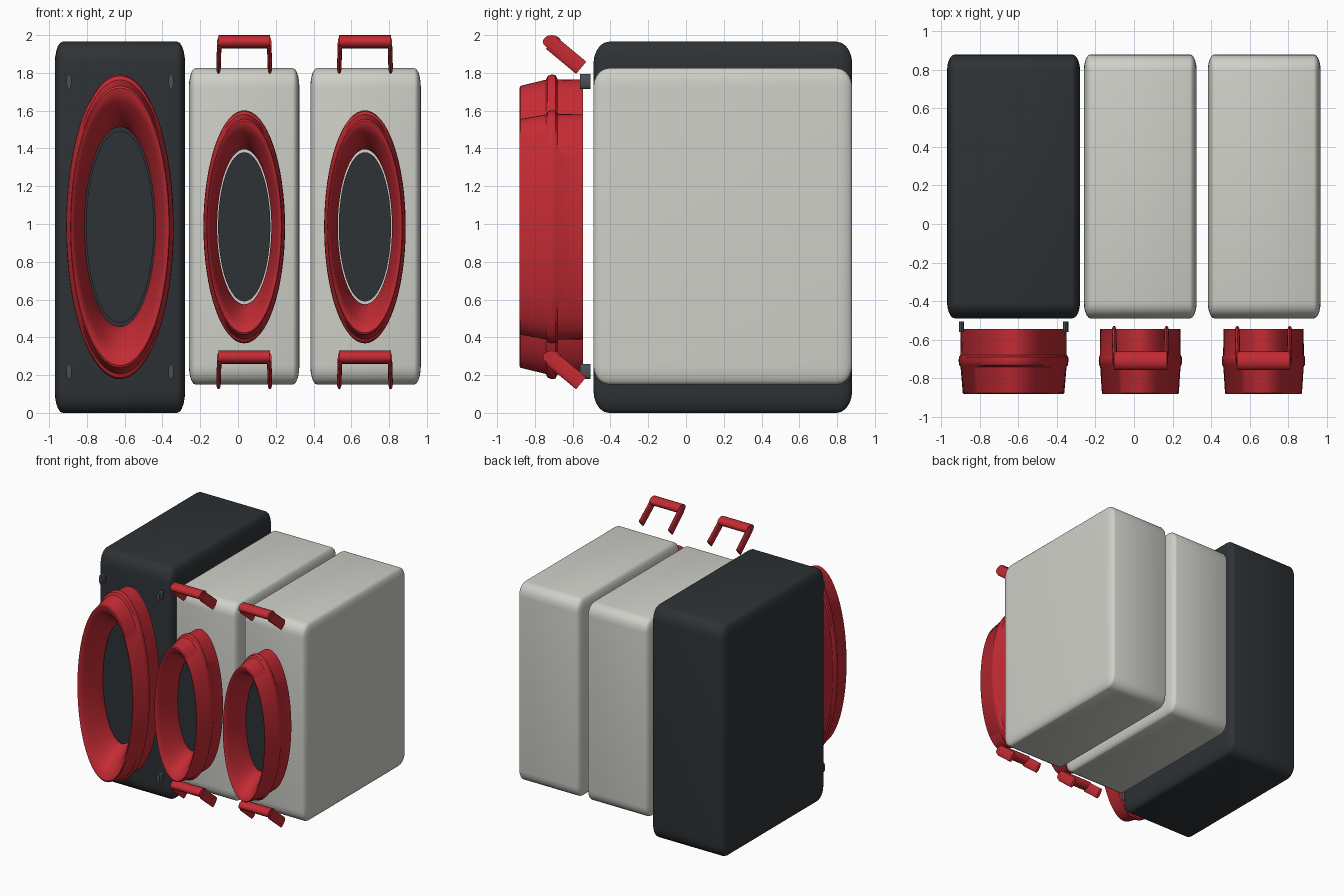
import bpy, bmesh, math
from mathutils import Matrix, Vector

if "Cube" in bpy.data.objects:
    bpy.data.objects.remove(bpy.data.objects["Cube"])


def material(name, rgb):
    m = bpy.data.materials.new(name)
    m.diffuse_color = (*rgb, 1)
    m.use_nodes = True
    m.node_tree.nodes["Principled BSDF"].inputs["Base Color"].default_value = m.diffuse_color
    return m


DARK = material("charcoal", (0.027, 0.032, 0.036))
WHITE = material("off_white", (0.62, 0.63, 0.58))
RED = material("red", (0.55, 0.024, 0.034))
STEEL = material("dark_steel", (0.07, 0.08, 0.09))


def finish(bm, name, mat, angle=35):
    bmesh.ops.recalc_face_normals(bm, faces=bm.faces)
    me = bpy.data.meshes.new(name)
    bm.to_mesh(me)
    bm.free()
    me.materials.append(mat)
    ob = bpy.data.objects.new(name, me)
    bpy.context.collection.objects.link(ob)
    bpy.ops.object.select_all(action='DESELECT')
    ob.select_set(True)
    bpy.context.view_layer.objects.active = ob
    bpy.ops.object.shade_smooth_by_angle(angle=math.radians(angle))
    return ob


def rounded_box(name, lo, hi, mat):
    # bevelled unit cube, stretched so the rounding follows the proportions
    lo, hi = Vector(lo), Vector(hi)
    bm = bmesh.new()
    bmesh.ops.create_cube(bm, size=1)
    bmesh.ops.bevel(bm, geom=bm.edges[:], offset=0.06, segments=5,
                    profile=0.5, affect='EDGES')
    bmesh.ops.transform(bm, verts=bm.verts, matrix=Matrix.Translation((lo + hi) / 2)
                        @ Matrix.Diagonal((*(hi - lo), 1)))
    return finish(bm, name, mat)


def elliptic_lathe(name, cx, cz, rx, rz, profile, mat, closed, n=64):
    # profile of (radius fraction, y) swept around the y axis
    bm = bmesh.new()
    rings = []
    for f, y in profile:
        rings.append([bm.verts.new((cx + rx * f * math.cos(2 * math.pi * i / n), y,
                                    cz + rz * f * math.sin(2 * math.pi * i / n)))
                      for i in range(n)])
    pairs = list(zip(rings, rings[1:]))
    if closed:
        pairs.append((rings[-1], rings[0]))
    else:
        bm.faces.new(rings[0])
        bm.faces.new(rings[-1])
    for a, b in pairs:
        for i in range(n):
            j = (i + 1) % n
            bm.faces.new((a[i], a[j], b[j], b[i]))
    return finish(bm, name, mat)


def rod(bm, a, b, ru, rv, n=16):
    # elliptical rod from a to b; ru and rv are the two section radii
    a, b = Vector(a), Vector(b)
    d = (b - a).normalized()
    u = Vector((1, 0, 0)) if abs(d.x) < 0.5 else Vector((0, 1, 0))
    v = d.cross(u)
    ends = [[bm.verts.new(p + u * ru * math.cos(2 * math.pi * i / n)
                          + v * rv * math.sin(2 * math.pi * i / n))
             for i in range(n)] for p in (a, b)]
    for e in ends:
        bm.faces.new(e)
    for i in range(n):
        j = (i + 1) % n
        bm.faces.new((ends[0][i], ends[0][j], ends[1][j], ends[1][i]))


def handle(name, cx, z):
    # cross bar with two slanted flat legs reaching back to the cabinet
    bm = bmesh.new()
    rod(bm, (cx - 0.137, -0.71, z), (cx + 0.137, -0.71, z), 0.048, 0.035)
    for s in (-1, 1):
        rod(bm, (cx + s * 0.132, -0.715, z - 0.005),
            (cx + s * 0.136, -0.555, z - 0.138), 0.012, 0.042)
    return finish(bm, name, RED)


def horn(name, cx, rx, rz, hole):
    # flared ring with raised rib, plus the dark disc inside its throat
    prof = [(hole, -0.545), (0.965, -0.545), (0.968, -0.68), (0.995, -0.69),
            (1.0, -0.71), (0.99, -0.732), (0.965, -0.742), (0.925, -0.876),
            (0.91, -0.882), (0.87, -0.875), (0.82, -0.845), (0.75, -0.78),
            (0.70, -0.72), (hole, -0.66)]
    elliptic_lathe(name + "_ring", cx, 0.985, rx, rz, prof, RED, True)
    f = hole - 0.025
    elliptic_lathe(name + "_disc", cx, 0.985, rx, rz,
                   [(f, -0.655), (f, -0.62)], DARK, False)


# cabinets
rounded_box("large_cabinet", (-0.97, -0.49, 0), (-0.28, 0.88, 1.965), DARK)
rounded_box("middle_cabinet", (-0.26, -0.49, 0.15), (0.325, 0.88, 1.825), WHITE)
rounded_box("right_cabinet", (0.383, -0.49, 0.15), (0.968, 0.88, 1.825), WHITE)

# horns
horn("large_horn", -0.625, 0.285, 0.807, 0.655)
for side, cx in (("middle", 0.033), ("right", 0.672)):
    horn(side + "_horn", cx, 0.216, 0.617, 0.665)
    handle(side + "_upper_handle", cx, 1.965)
    handle(side + "_lower_handle", cx, 0.295)

# studs at the corners of the large cabinet
for i, (x, z) in enumerate((x, z) for x in (-0.895, -0.355) for z in (0.22, 1.755)):
    bm = bmesh.new()
    rod(bm, (x, -0.56, z), (x, -0.505, z), 0.014, 0.04)
    finish(bm, f"corner_stud_{i + 1}", STEEL)
